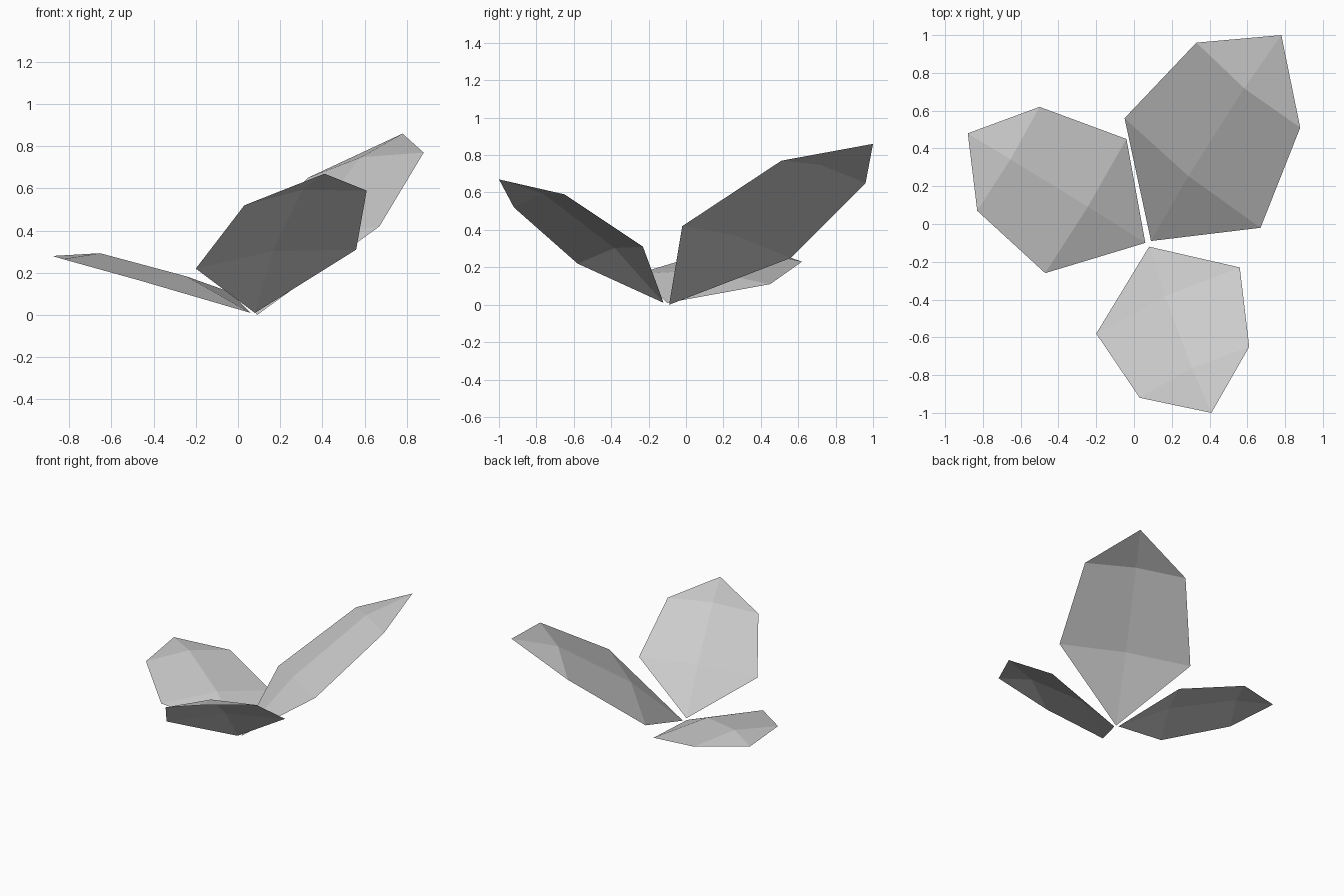
import bpy
import bmesh
from mathutils import Vector

cube = bpy.data.objects.get("Cube")
if cube:
    bpy.data.objects.remove(cube)

# One plain grey for every leaf
grey = bpy.data.materials.new("pale_grey")
grey.use_nodes = True
colour = (0.6, 0.6, 0.6, 1.0)
grey.diffuse_color = colour
grey.node_tree.nodes["Principled BSDF"].inputs["Base Color"].default_value = colour

RIDGE = 0.047  # height of the raised midrib


def make_leaf(name, base, right_low, right_high, tip, left_high, left_low):
    """Six-sided leaf blade folded along a raised midrib."""
    base, rl, rh, tip, lh, ll = map(Vector, (base, right_low, right_high, tip, left_high, left_low))
    up = (rl - ll).cross(tip - base).normalized()
    if up.z < 0:
        up.negate()
    rib_low = (rl + ll) / 2 + up * RIDGE
    rib_high = (rh + lh) / 2 + up * RIDGE

    bm = bmesh.new()
    b, r1, r2, t, l2, l1, m1, m2 = [bm.verts.new(p) for p in (base, rl, rh, tip, lh, ll, rib_low, rib_high)]
    # lower, middle and tip panels on each side of the midrib
    for panel in ((b, r1, m1), (m1, r1, r2, m2), (m2, r2, t),
                  (b, m1, l1), (l1, m1, m2, l2), (l2, m2, t)):
        bm.faces.new(panel)
    for face in bm.faces:
        face.normal_update()
        if face.normal.z < 0:
            face.normal_flip()
    mesh = bpy.data.meshes.new(name)
    bm.to_mesh(mesh)
    bm.free()
    mesh.materials.append(grey)
    leaf = bpy.data.objects.new(name, mesh)
    bpy.context.collection.objects.link(leaf)
    return leaf


# Tall leaf at the back
make_leaf("back_leaf", (0.09, -0.09, 0.0), (0.67, -0.02, 0.42), (0.88, 0.51, 0.77),
          (0.78, 1.0, 0.86), (0.33, 0.96, 0.65), (-0.05, 0.56, 0.25))

# Medium leaf at the front
make_leaf("front_leaf", (0.08, -0.12, 0.01), (0.56, -0.23, 0.31), (0.61, -0.65, 0.59),
          (0.41, -1.0, 0.67), (0.03, -0.92, 0.52), (-0.2, -0.58, 0.22))

# Low leaf on the right
make_leaf("right_leaf", (0.06, -0.1, 0.01), (-0.04, 0.45, 0.11), (-0.5, 0.62, 0.23),
          (-0.88, 0.48, 0.28), (-0.83, 0.07, 0.265), (-0.47, -0.26, 0.165))
